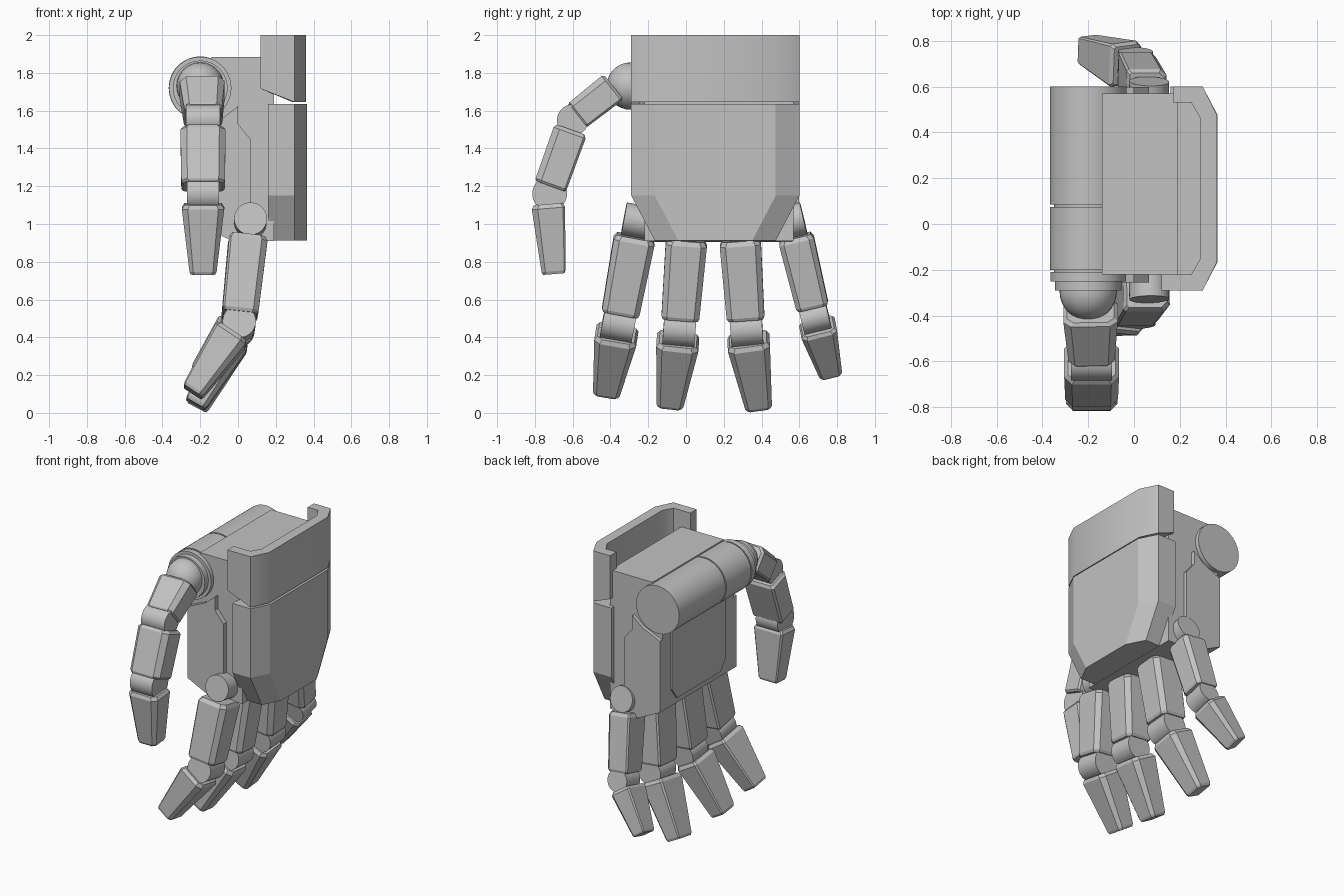
import bpy, bmesh, math
from mathutils import Vector, Matrix

cube = bpy.data.objects.get("Cube")
if cube:
    bpy.data.objects.remove(cube)

grey = bpy.data.materials.new("metal_grey")
grey.use_nodes = True
COLOUR = (0.54, 0.54, 0.54, 1)
grey.diffuse_color = COLOUR
grey.node_tree.nodes["Principled BSDF"].inputs["Base Color"].default_value = COLOUR


def finish(name, bm, smooth=False):
    bmesh.ops.recalc_face_normals(bm, faces=bm.faces)
    mesh = bpy.data.meshes.new(name)
    bm.to_mesh(mesh)
    bm.free()
    mesh.materials.append(grey)
    obj = bpy.data.objects.new(name, mesh)
    bpy.context.collection.objects.link(obj)
    if smooth:
        bpy.ops.object.select_all(action='DESELECT')
        obj.select_set(True)
        bpy.context.view_layer.objects.active = obj
        bpy.ops.object.shade_smooth_by_angle(angle=math.radians(30))
    return obj


def loft(name, rings, smooth=False):
    """Skin a list of equal-length rings and cap both ends."""
    bm = bmesh.new()
    loops = [[bm.verts.new(p) for p in ring] for ring in rings]
    n = len(loops[0])
    for a, b in zip(loops, loops[1:]):
        for i in range(n):
            j = (i + 1) % n
            bm.faces.new((a[i], a[j], b[j], b[i]))
    bm.faces.new(loops[0])
    bm.faces.new(loops[-1])
    return finish(name, bm, smooth)


def cylinder(name, p0, p1, r, sides=40):
    p0, p1 = Vector(p0), Vector(p1)
    axis = p1 - p0
    rot = axis.to_track_quat('Z', 'Y').to_matrix().to_4x4()
    bm = bmesh.new()
    bmesh.ops.create_cone(bm, cap_ends=True, segments=sides, radius1=r, radius2=r,
                          depth=axis.length,
                          matrix=Matrix.Translation((p0 + p1) / 2) @ rot)
    return finish(name, bm, True)


def frame(p0, p1, side):
    """Direction, sideways and outward axes of a finger part."""
    t = (p1 - p0).normalized()
    s = (side - t * side.dot(t)).normalized()
    return t, s, t.cross(s)


def segment(name, p0, p1, side, start, end):
    """Tapered box with chamfered corners and bevelled ends."""
    p0, p1, side = Vector(p0), Vector(p1), Vector(side)
    t, s, n = frame(p0, p1, side)
    rings = []
    for f, k in ((0, 0.86), (0.06, 1), (0.96, 1), (1, 0.92)):
        w = (start[0] + (end[0] - start[0]) * f) * k / 2
        d = (start[1] + (end[1] - start[1]) * f) * k / 2
        c, e = w * 0.28, w * 0.1
        shape = [(e - w, -d), (w - e, -d), (w, e - d), (w, d - c),
                 (w - c, d), (c - w, d), (-w, d - c), (-w, e - d)]
        rings.append([p0.lerp(p1, f) + s * a + n * b for a, b in shape])
    return loft(name, rings)


def joint(name, centre, side, r, width):
    c, s = Vector(centre), Vector(side).normalized() * width / 2
    cylinder(name, c - s, c + s, r)


# Palm block, thicker below the thumb barrel, with a sloped lower edge
PALM = -0.215
palm = [(-0.14, 1.885), (0.19, 1.885), (0.19, 0.91), (-0.02, 0.905),
        (PALM, 1.0), (PALM, 1.65), (-0.14, 1.75)]
loft("palm_block", [[(x, y, z) for x, z in palm] for y in (-0.22, 0.57)])

# Stepped cheek panels on both ends of the palm
cheek = [(PALM, 1.5), (-0.08, 1.56), (0.0, 1.625), (0.0, 1.53), (0.065, 1.45),
         (0.065, 0.91), (-0.02, 0.905), (PALM, 1.0)]
for name, ys in (("front_cheek", (-0.255, -0.21)), ("back_cheek", (0.56, 0.597))):
    loft(name, [[(x, y, z) for x, z in cheek] for y in ys])

# Raised panel on the inner face of the palm
inner = [(-0.12, 1.6), (0.48, 1.6), (0.48, 1.12), (0.42, 1.04), (-0.06, 1.04), (-0.12, 1.12)]
loft("inner_palm_panel", [[(x, y, z) for y, z in inner] for x in (PALM - 0.012, PALM + 0.01)])

# Lower back plate, narrowing at the bottom
rings = []
for z, pull in ((1.635, 0), (1.15, 0), (0.912, 0.125)):
    a, b = -0.29 + pull, 0.6 - pull
    rings.append([(0.16, a, z), (0.3, a, z), (0.365, a + 0.125, z),
                  (0.365, b - 0.125, z), (0.3, b, z), (0.16, b, z)])
loft("lower_back_plate", rings)

# Upper back plate: a channel with flanges, lifted along the flange bottoms
channel = [(0.12, -0.29), (0.3, -0.29), (0.36, -0.17), (0.36, 0.48), (0.3, 0.6), (0.17, 0.6),
           (0.17, 0.53), (0.25, 0.53), (0.29, 0.46), (0.29, -0.15), (0.25, -0.22), (0.12, -0.22)]
bottom = [(x, y, 1.645 + max(0, 0.29 - x) * 0.42) for x, y in channel]
loft("upper_back_plate", [bottom, [(x, y, 2.0) for x, y in channel]], True)

# Thumb barrel in two drums with a stepped collar and a ball
X, Z = -0.2, 1.72
for name, y0, y1, r in (("barrel_back_drum", 0.085, 0.6, 0.167),
                        ("barrel_front_drum", -0.2, 0.075, 0.167),
                        ("barrel_core", -0.25, 0.5, 0.15),
                        ("thumb_collar", -0.25, -0.21, 0.165),
                        ("thumb_collar_step", -0.29, -0.24, 0.145)):
    cylinder(name, (X, y0, Z), (X, y1, Z), r, 48)
bm = bmesh.new()
bmesh.ops.create_uvsphere(bm, u_segments=32, v_segments=16, radius=0.125,
                          matrix=Matrix.Translation((X, -0.295, 1.73)))
finish("thumb_ball", bm, True)

# Thumb
TX, ACROSS = -0.185, (1, 0, 0)
segment("thumb_base", (TX - 0.005, -0.385, 1.725), (TX, -0.575, 1.575), ACROSS,
        (0.24, 0.17), (0.2, 0.16))
joint("thumb_upper_joint", (TX, -0.60, 1.55), ACROSS, 0.083, 0.18)
segment("thumb_middle", (TX, -0.61, 1.5), (TX, -0.718, 1.2), ACROSS,
        (0.24, 0.18), (0.23, 0.175))
joint("thumb_lower_joint", (TX, -0.722, 1.16), ACROSS, 0.092, 0.17)
segment("thumb_tip", (TX, -0.73, 1.105), (TX, -0.70, 0.735), ACROSS,
        (0.23, 0.18), (0.14, 0.125))

# Fingers: knuckle, middle joint, tip end and size
fingers = {
    "first": ((0.065, -0.255, 1.015), (0.005, -0.358, 0.47), (-0.24, -0.42, 0.11), 1),
    "second": ((0.06, 0.01, 1.0), (0.0, -0.035, 0.44), (-0.225, -0.085, 0.045), 1),
    "third": ((0.06, 0.28, 1.0), (0.0, 0.32, 0.44), (-0.215, 0.385, 0.035), 1),
    "fourth": ((0.065, 0.56, 1.015), (0.005, 0.683, 0.505), (-0.205, 0.765, 0.21), 0.86),
}
for name, (knuckle, mid, end, k) in fingers.items():
    knuckle, mid, end = Vector(knuckle), Vector(mid), Vector(end)
    t, s, n = frame(knuckle, mid, Vector((0, 1, 0)))
    u = (end - mid).normalized()
    joint(name + "_knuckle", knuckle, s, 0.087, 0.15 * k)
    segment(name + "_finger_base", knuckle + t * 0.085, mid - t * 0.055, s,
            (0.22 * k, 0.205 * k), (0.2 * k, 0.19 * k))
    joint(name + "_finger_joint", mid, s, 0.088 * k, 0.17 * k)
    segment(name + "_fingertip", mid + u * 0.06, end, s,
            (0.23 * k, 0.195 * k), (0.14 * k, 0.12 * k))
